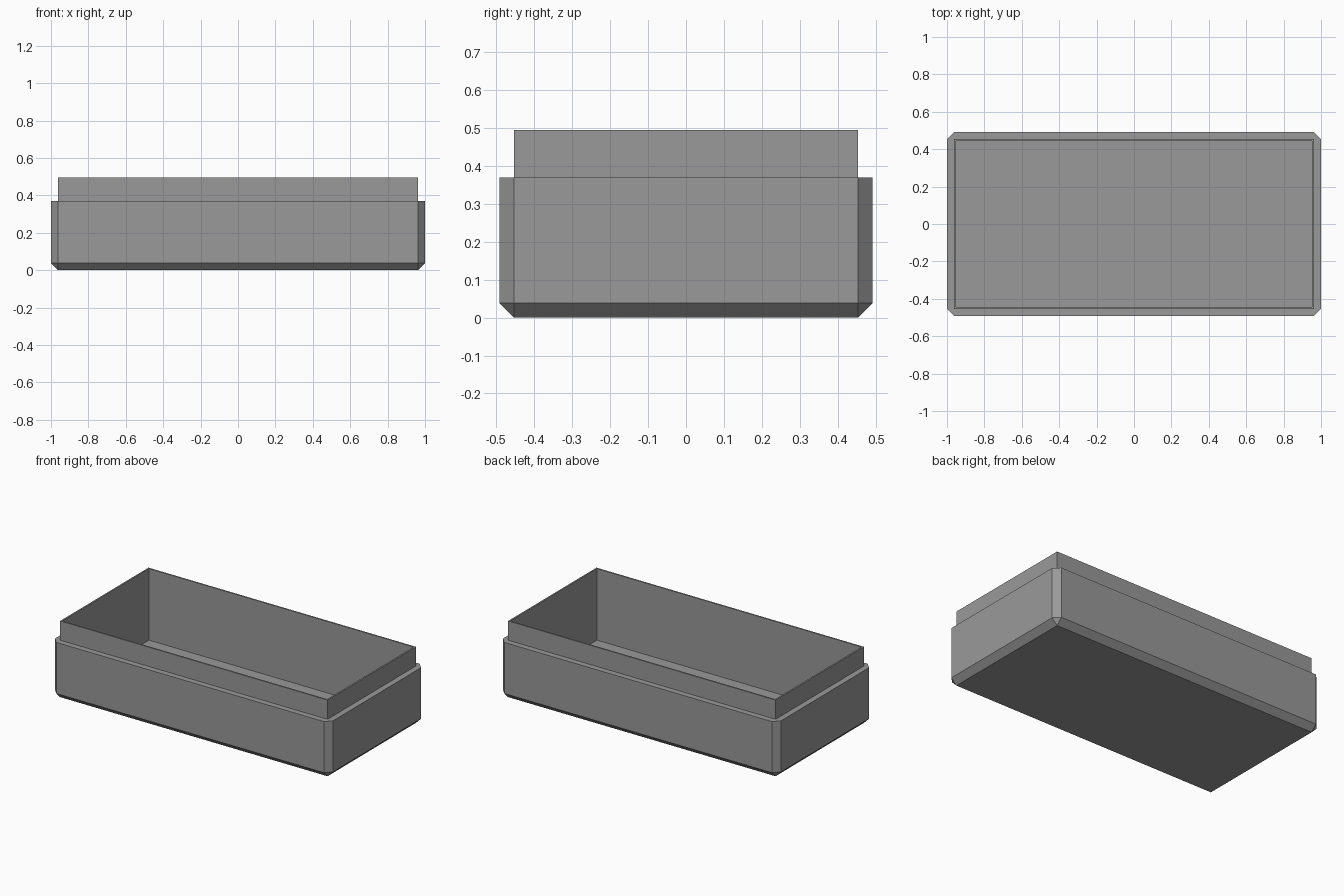
import bpy, bmesh

if "Cube" in bpy.data.objects:
    bpy.data.objects.remove(bpy.data.objects["Cube"])

# Plain grey for the whole tray
grey = bpy.data.materials.new("grey")
grey.diffuse_color = (0.32, 0.32, 0.32, 1)
grey.use_nodes = True
grey.node_tree.nodes["Principled BSDF"].inputs["Base Color"].default_value = grey.diffuse_color

CH = 0.038                      # chamfer size
X, Y = 1.0, 0.492               # outer half sizes
LX, LY = X - CH, Y - CH         # lip half sizes
WALL = 0.01                     # lip wall thickness


def ring(bm, x, y, z, c):
    """Rectangle with corners cut by c, as eight points."""
    pts = [(x, -y + c), (x, y - c), (x - c, y), (-x + c, y),
           (-x, y - c), (-x, -y + c), (-x + c, -y), (x - c, -y)]
    return [bm.verts.new((px, py, z)) for px, py in pts]


# Sections from the underside, up the outside, over the lip, down to the floor
sections = [
    (LX, LY, 0.0, 0),                       # underside
    (X, Y, CH, CH),                         # bottom chamfer
    (X, Y, 0.37, CH),                       # outer wall
    (LX, LY, 0.37, 0),                      # shoulder
    (LX, LY, 0.495, 0),                     # lip outside
    (LX - WALL, LY - WALL, 0.495, 0),       # lip top
    (LX - WALL, LY - WALL, 0.03, 0),        # inner wall
]

bm = bmesh.new()
rings = [ring(bm, *s) for s in sections]
for a, b in zip(rings, rings[1:]):
    for i in range(8):
        j = (i + 1) % 8
        bm.faces.new((a[i], a[j], b[j], b[i]))
bm.faces.new(rings[0][::-1])                # underside
bm.faces.new(rings[-1])                     # inner floor
bmesh.ops.remove_doubles(bm, verts=bm.verts[:], dist=1e-4)
bmesh.ops.recalc_face_normals(bm, faces=bm.faces[:])

mesh = bpy.data.meshes.new("tray")
bm.to_mesh(mesh)
bm.free()
mesh.materials.append(grey)
bpy.context.collection.objects.link(bpy.data.objects.new("tray", mesh))
